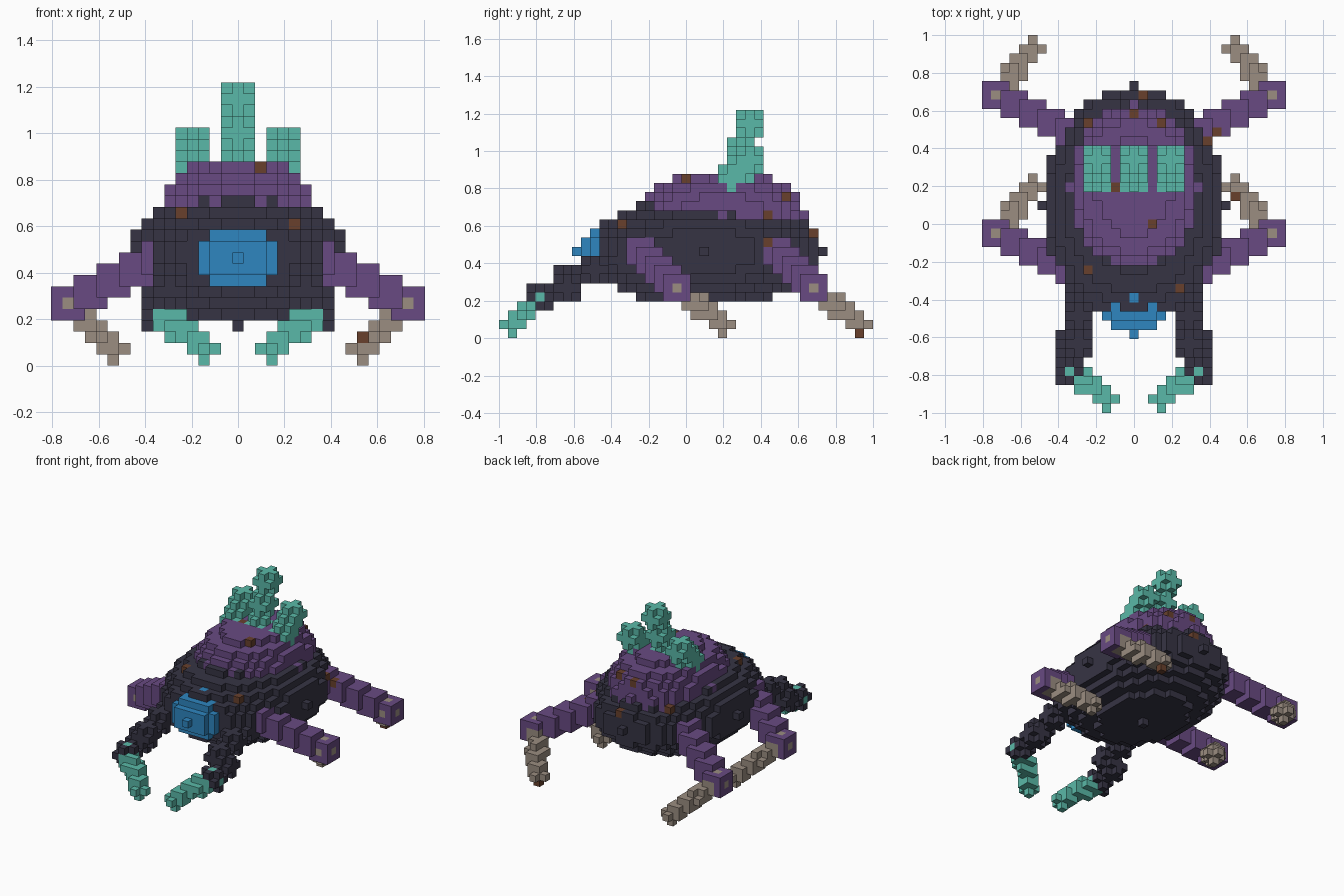
import bpy
from math import floor
from mathutils import Vector

UNIT = 2 / 41          # edge of one block
grid = {}              # block position -> part name
part_material = {}     # part name -> material name

cube = bpy.data.objects.get("Cube")
if cube:
    bpy.data.objects.remove(cube, do_unlink=True)


def linear(value):
    c = value / 255
    return c / 12.92 if c <= 0.04045 else ((c + 0.055) / 1.055) ** 2.4


def make_material(name, r, g, b):
    mat = bpy.data.materials.new(name)
    mat.use_nodes = True
    colour = (linear(r), linear(g), linear(b), 1)
    mat.diffuse_color = colour
    mat.node_tree.nodes["Principled BSDF"].inputs["Base Color"].default_value = colour
    return mat


materials = {
    "charcoal": make_material("charcoal", 54, 52, 68),
    "purple": make_material("purple", 104, 74, 130),
    "teal": make_material("teal", 90, 185, 168),
    "blue": make_material("blue", 46, 134, 192),
    "tan": make_material("tan", 155, 141, 129),
    "brown": make_material("brown", 104, 64, 44),
}


def put(part, material, x, y, z):
    part_material[part] = material
    grid[(x, y, z)] = part


def ellipsoid(part, material, centre, radii):
    """Fill every block whose centre lies in the ellipsoid."""
    (cx, cy, cz), (rx, ry, rz) = centre, radii
    for x in range(-rx, rx + 1):
        for y in range(-ry, ry + 1):
            for z in range(-rz, rz + 1):
                if (x / rx) ** 2 + (y / ry) ** 2 + (z / rz) ** 2 <= 1.000001:
                    put(part, material, cx + x, cy + y, cz + z)


def stamp(part, material, centre, reach):
    """Reach 1 is a plus, 2 a rounded cube and 3 a full cube of blocks."""
    for x in (-1, 0, 1):
        for y in (-1, 0, 1):
            for z in (-1, 0, 1):
                if abs(x) + abs(y) + abs(z) <= reach:
                    put(part, material, centre[0] + x, centre[1] + y, centre[2] + z)


def limb(part, material, start, end, steps, reach, side=1):
    a, b = Vector(start), Vector(end)
    for i in range(steps + 1):
        x, y, z = (floor(c + 0.5) for c in a.lerp(b, i / steps))
        stamp(part, material, (side * x, y, z), reach)


# Shell, dome and eye
ellipsoid("body_shell", "charcoal", (0, 2, 9), (10, 13, 6))
ellipsoid("back_dome", "purple", (0, 4, 13), (7, 9, 5))
ellipsoid("front_eye", "blue", (0, -8, 9), (4, 4, 3))

# Middle horn
limb("middle_horn", "teal", (0, 5, 17), (0, 7, 23), 2, 2)

for side, label in ((1, "left"), (-1, "right")):
    # Side horns
    limb(label + "_horn", "teal", (4, 5, 17), (4, 7, 19), 2, 2, side)
    # Legs: thick upper part, thin lower part
    for place, y in (("front", -1), ("rear", 14)):
        name = label + "_" + place
        limb(name + "_upper_leg", "purple", (7, y - 4, 9), (15, y, 5), 4, 3, side)
        limb(name + "_lower_leg", "tan", (15, y, 5), (11, y + 5, 1), 5, 1, side)
    # Pincer arms and claws
    limb(label + "_pincer_arm", "charcoal", (6, -7, 8), (7, -16, 4), 3, 2, side)
    stamp(label + "_pincer_arm", "charcoal", (side * 6, -13, 6), 2)
    limb(label + "_claw", "teal", (7, -16, 4), (3, -19, 1), 4, 1, side)

# Rust spots scattered over the surface
for spot in ((2, 0, 17), (-2, 4, 17), (0, 12, 15), (3, 11, 15), (5, 9, 13),
             (-5, 11, 12), (1, 14, 11), (8, 9, 10), (9, 10, 9), (-5, -5, 13),
             (5, -7, 12), (11, 3, 2), (11, 19, 0)):
    put("rust_spots", "brown", *spot)


# Each block side: outward direction and two axes spanning the face
SIDES = []
for axis in range(3):
    u, v = Vector(), Vector()
    u[(axis + 1) % 3] = v[(axis + 2) % 3] = 0.5
    for sign in (1, -1):
        n = Vector()
        n[axis] = sign
        SIDES.append((n, u, v * sign))


def build(part):
    """Make one mesh from the exposed block faces of a part."""
    index, faces = {}, []
    for cell, owner in grid.items():
        if owner != part:
            continue
        for n, u, v in SIDES:
            if tuple(int(c + d) for c, d in zip(cell, n)) in grid:
                continue
            middle = Vector(cell) + n / 2
            corners = (middle - u - v, middle + u - v, middle + u + v, middle - u + v)
            faces.append([index.setdefault(tuple(c), len(index)) for c in corners])
    if not faces:
        return
    mesh = bpy.data.meshes.new(part)
    lift = Vector((0, 0, 0.5))
    mesh.from_pydata([(Vector(c) + lift) * UNIT for c in index], [], faces)
    mesh.materials.append(materials[part_material[part]])
    mesh.update()
    bpy.context.collection.objects.link(bpy.data.objects.new(part, mesh))


for part in part_material:
    build(part)
